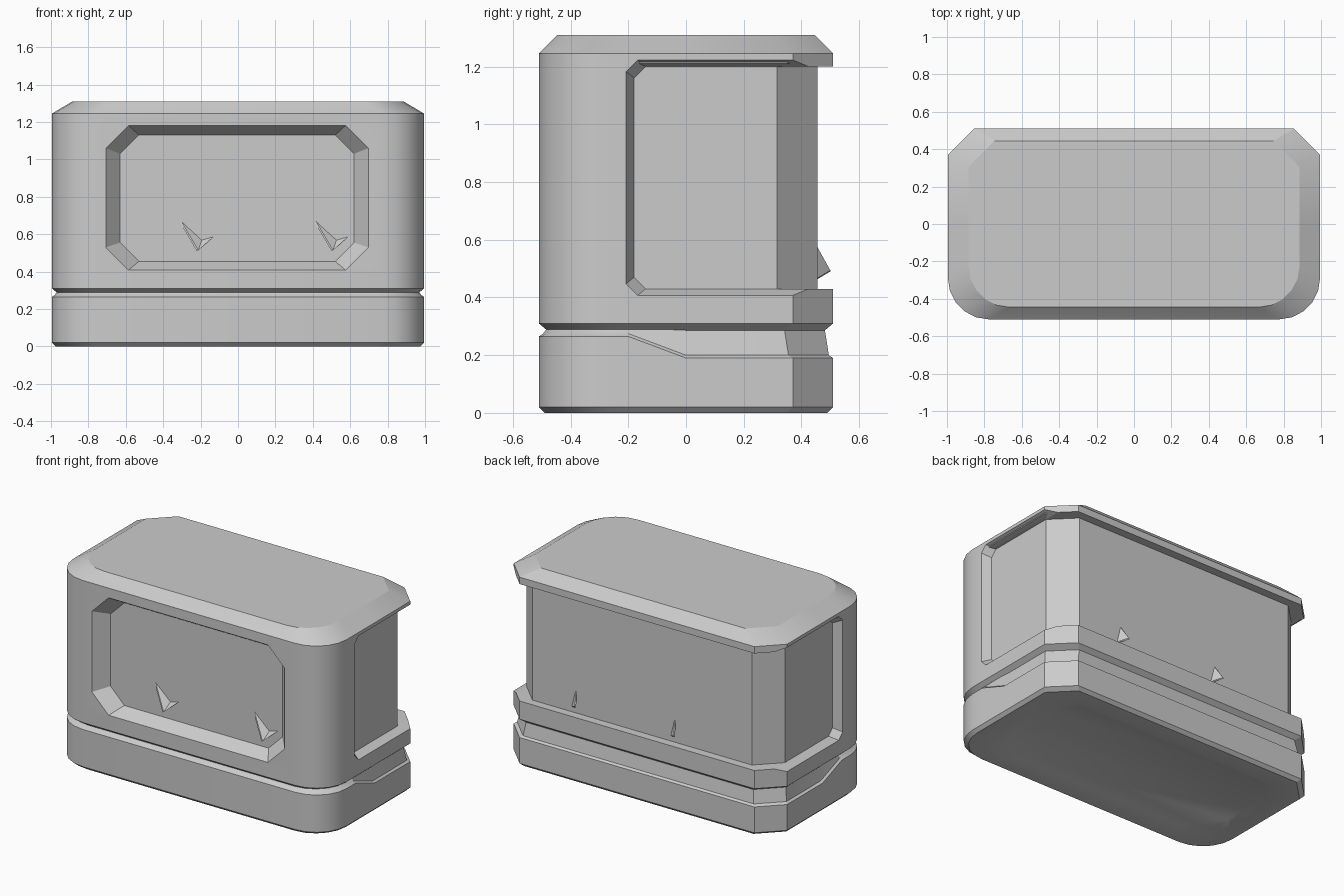
import bpy, bmesh, math

if "Cube" in bpy.data.objects:
    bpy.data.objects.remove(bpy.data.objects["Cube"])

grey = bpy.data.materials.new("light_grey")
grey.use_nodes = True
grey.diffuse_color = (0.6, 0.6, 0.6, 1)
grey.node_tree.nodes["Principled BSDF"].inputs["Base Color"].default_value = (0.6, 0.6, 0.6, 1)


def loft(name, rings):
    """Solid skin through equal-length rings of points, closed at both ends."""
    bm = bmesh.new()
    rows = [[bm.verts.new(p) for p in ring] for ring in rings]
    n = len(rows[0])
    for a, b in zip(rows, rows[1:]):
        for i in range(n):
            j = (i + 1) % n
            bm.faces.new((a[i], a[j], b[j], b[i]))
    bm.faces.new(rows[0][::-1])
    bm.faces.new(rows[-1])
    bmesh.ops.recalc_face_normals(bm, faces=bm.faces[:])
    mesh = bpy.data.meshes.new(name)
    bm.to_mesh(mesh)
    bm.free()
    mesh.materials.append(grey)
    ob = bpy.data.objects.new(name, mesh)
    bpy.context.collection.objects.link(ob)
    return ob


def plan(inset_x, inset_y, z):
    """Footprint ring: rounded front corners, chamfered back corners."""
    hx, hy, r, c = 0.995 - inset_x, 0.51 - inset_y, 0.22, 0.14
    half = [(hx - r + r * math.sin(a), -hy + r - r * math.cos(a))
            for a in (math.radians(18 * i) for i in range(6))]
    half += [(hx, -0.2), (hx, 0), (hx, hy - c), (hx - c, hy)]
    pts = half + [(-x, y) for x, y in reversed(half)]
    return [(x, y, z(y) if callable(z) else z) for x, y in pts]


def stack(name, levels):
    return loft(name, [plan(*level) for level in levels])


def octagon(x0, x1, z0, z1, c, y):
    return [(x, y, z) for x, z in (
        (x0 + c, z0), (x1 - c, z0), (x1, z0 + c), (x1, z1 - c),
        (x1 - c, z1), (x0 + c, z1), (x0, z1 - c), (x0, z0 + c))]


def cut(ob, cutter):
    mod = ob.modifiers.new("cut", 'BOOLEAN')
    mod.operation = 'DIFFERENCE'
    mod.solver = 'EXACT'
    mod.object = cutter
    cutter.hide_render = True
    cutter.hide_viewport = True
    cutter.display_type = 'WIRE'


def smooth(ob):
    bpy.ops.object.select_all(action='DESELECT')
    ob.select_set(True)
    bpy.context.view_layer.objects.active = ob
    bpy.ops.object.shade_smooth_by_angle(angle=math.radians(22))


# Plinth, whose top edge dips towards the back
def plinth_top(y):
    return 0.19 + 0.075 * min(1, max(0, -y / 0.2))


plinth = stack("plinth", [(0.17, 0.17, 0.015), (0.13, 0.13, 0), (0.02, 0.02, 0),
                          (0, 0, 0.02), (0, 0, plinth_top),
                          (0.015, 0.015, lambda y: plinth_top(y) + 0.01),
                          (0.03, 0.03, 0.295)])

# Ledge above the groove, recessed core and lid
ledge = stack("ledge", [(0.03, 0.03, 0.285), (0, 0, 0.31), (0, 0, 0.405), (0.055, 0.055, 0.43)])
core = stack("core", [(0.055, 0.055, 0.3), (0.055, 0.055, 1.25)])
lid = stack("lid", [(0.055, 0.055, 1.2), (0.02, 0.02, 1.21), (0.015, 0.015, 1.225),
                    (0, 0, 1.23), (0, 0, 1.245), (0.11, 0.065, 1.31)])

# Front frame, opened at the rear so the core shows
frame = stack("front_frame", [(0, 0, 0.31), (0, 0, 1.24)])


def side_profile(x, y, z0, z1):
    c = 0.04
    return [(x, 1, z0), (x, y + c, z0), (x, y, z0 + c),
            (x, y, z1 - c), (x, y + c, z1), (x, 1, z1)]


outer, inner = (-0.21, 0.405, 1.225), (-0.18, 0.43, 1.2)
rear_cutter = loft("rear_cutter", [side_profile(-1.0, *outer), side_profile(-0.94, *inner),
                                   side_profile(0.94, *inner), side_profile(1.0, *outer)])
cut(frame, rear_cutter)

# Sunken front panel with sloping sides
window_cutter = loft("panel_cutter", [octagon(-0.72, 0.71, 0.4, 1.19, 0.125, -0.525),
                                      octagon(-0.63, 0.62, 0.455, 1.13, 0.1, -0.425)])
cut(frame, window_cutter)
cut(core, window_cutter)

for part in (plinth, ledge, core, lid, frame):
    smooth(part)


# Small shards sticking out of the front panel and the back wall
def shard(name, base, tip):
    loft(name, [[(x, y, z) for x, y, z in base + [tip]],
                [(x + 0.008, y, z + 0.004) for x, y, z in base + [tip]]])


for side, x in (("right", -0.22), ("left", 0.5)):
    shard(side + "_front_shard_tall",
          [(x - 0.1, -0.42, 0.68), (x + 0.02, -0.42, 0.57)], (x, -0.47, 0.51))
    shard(side + "_front_shard_low",
          [(x + 0.02, -0.42, 0.57), (x + 0.09, -0.42, 0.59)], (x, -0.47, 0.51))
    shard(side + "_back_shard",
          [(x - 0.02, 0.45, 0.58), (x + 0.01, 0.45, 0.46)], (x - 0.05, 0.5, 0.49))
